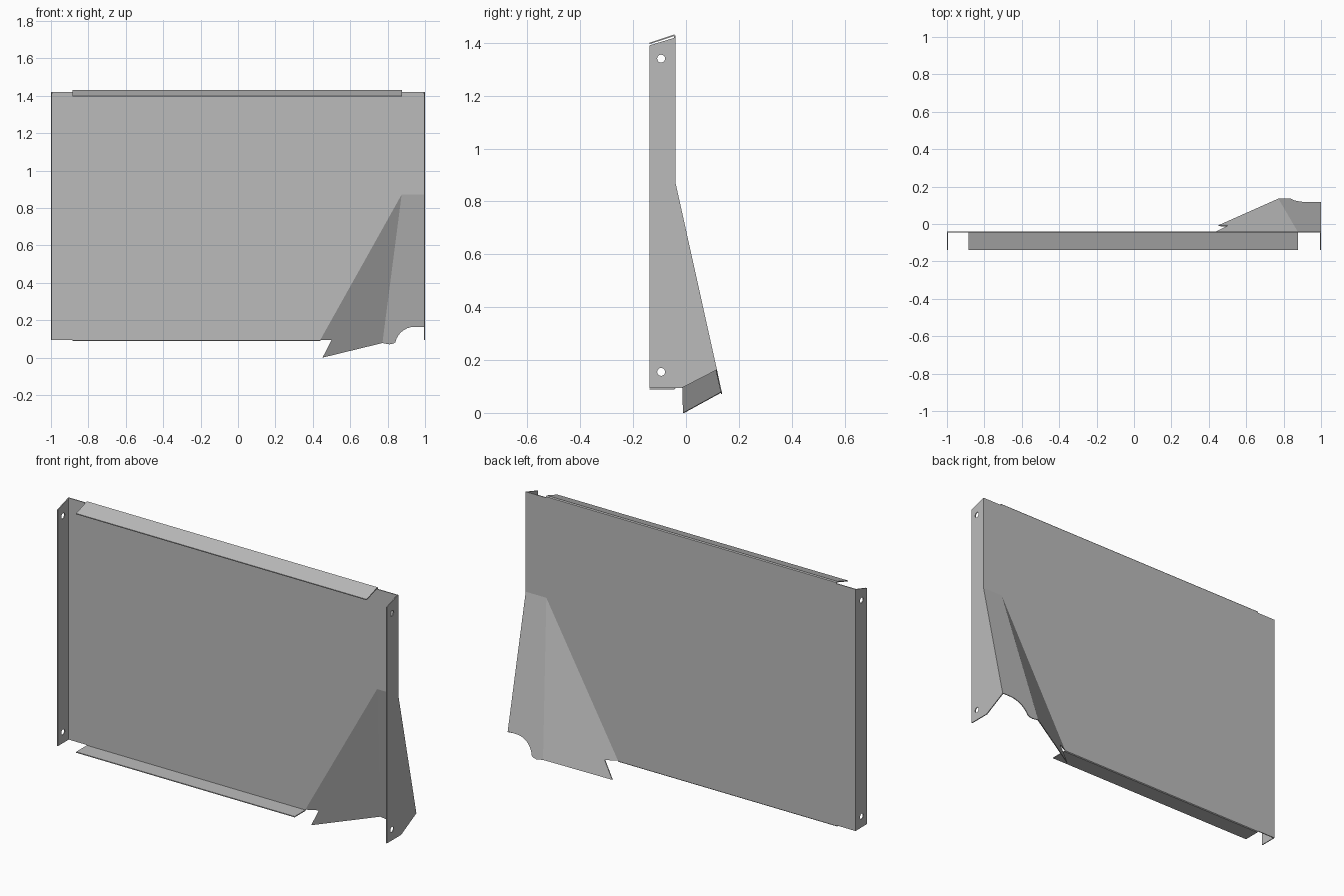
import bpy
import bmesh
import math
from mathutils import Vector

if "Cube" in bpy.data.objects:
    bpy.data.objects.remove(bpy.data.objects["Cube"], do_unlink=True)

steel = bpy.data.materials.new("bare_steel_grey")
steel.use_nodes = True
steel.diffuse_color = (0.5, 0.5, 0.5, 1)
steel.node_tree.nodes["Principled BSDF"].inputs["Base Color"].default_value = steel.diffuse_color

T = 0.005         # sheet thickness
BACK = -0.04      # outer face of the main sheet
FRONT = -0.138    # front edge of the flanges
LOW, HIGH = 0.095, 1.42
PEAK = 0.872      # where the bulge starts


def plate(name, outline, push, holes=()):
    """Fill a flat outline, with optional holes, and give it thickness along push."""
    bm = bmesh.new()
    edges = []
    for loop in (outline, *holes):
        verts = [bm.verts.new(p) for p in loop]
        edges += [bm.edges.new((v, verts[i - 1])) for i, v in enumerate(verts)]
    bmesh.ops.triangle_fill(bm, edges=edges, use_beauty=True)
    moved = bmesh.ops.extrude_face_region(bm, geom=bm.faces[:])["geom"]
    bmesh.ops.translate(bm, vec=Vector(push),
                        verts=[g for g in moved if isinstance(g, bmesh.types.BMVert)])
    bmesh.ops.recalc_face_normals(bm, faces=bm.faces[:])
    mesh = bpy.data.meshes.new(name)
    bm.to_mesh(mesh)
    bm.free()
    mesh.materials.append(steel)
    obj = bpy.data.objects.new(name, mesh)
    bpy.context.collection.objects.link(obj)
    return obj


def bolt_holes(x):
    """Two round holes in a side flange."""
    turns = [math.tau * i / 20 for i in range(20)]
    return [[(x, -0.094 + 0.015 * math.cos(a), z + 0.015 * math.sin(a)) for a in turns]
            for z in (0.155, 1.34)]


# Main sheet, cut away where the bulge leaves it
plate("main_panel",
      [(x, BACK, z) for x, z in ((-1, LOW), (0.44, LOW), (0.875, PEAK),
                                 (1, PEAK), (1, HIGH), (-1, HIGH))],
      (0, -T, 0))

# Side flanges; the left one widens backwards to close the bulge
top_edge = [(BACK, HIGH), (FRONT, 1.39)]
plate("right_side_flange",
      [(-1, y, z) for y, z in top_edge + [(FRONT, LOW), (BACK, LOW)]],
      (T, 0, 0), bolt_holes(-1))
plate("left_side_flange",
      [(1, y, z) for y, z in top_edge + [(FRONT, LOW), (-0.015, LOW),
                                         (0.117, 0.163), (BACK, PEAK)]],
      (-T, 0, 0), bolt_holes(1))

# Folded top lip, sloping down to the front
plate("top_flange",
      [(-0.885, y, z) for y, z in ((BACK, HIGH), (BACK, 1.426), (-0.045, 1.431),
                                   (FRONT, 1.4), (FRONT, 1.395),
                                   (-0.046, 1.425), (BACK - T, HIGH))],
      (1.762, 0, 0))

# Folded bottom lip, ending at the bulge
plate("bottom_flange",
      [(-0.885, y, z) for y, z in ((BACK, LOW), (BACK, 0.092), (-0.044, 0.088),
                                   (FRONT, 0.088), (FRONT, 0.093),
                                   (-0.045, 0.093), (BACK - T, LOW))],
      (1.325, 0, 0))

# Rear wall of the bulge, with a rounded cut-out at its foot
slope = (0.117 - BACK) / (PEAK - 0.163)
arc = [(0.945 + 0.107 * math.cos(a), 0.058 + 0.107 * math.sin(a))
       for a in (math.radians(90 + 11 * i) for i in range(8))]
rear = [(0.875, PEAK), (1, PEAK), (1, 0.165)] + arc + [(0.83, 0.075), (0.81, 0.071), (0.772, 0.078)]
plate("bulge_rear_wall",
      [(x, BACK + slope * (PEAK - z), z) for x, z in rear], (0, -T, 0))

# Slanted wall of the bulge, with a pointed notched foot
peak = Vector((0.875, BACK, PEAK))
foot = Vector((0.44, BACK, LOW))
corner = Vector((0.772, BACK + slope * (PEAK - 0.078), 0.078))
normal = (foot - peak).cross(corner - peak)


def on_slant(x, z):
    y = peak.y - (normal.x * (x - peak.x) + normal.z * (z - peak.z)) / normal.y
    return Vector((x, y, z))


plate("bulge_slanted_wall",
      [peak, foot, on_slant(0.5, LOW), on_slant(0.452, 0.0), corner], (0, -T, 0))
